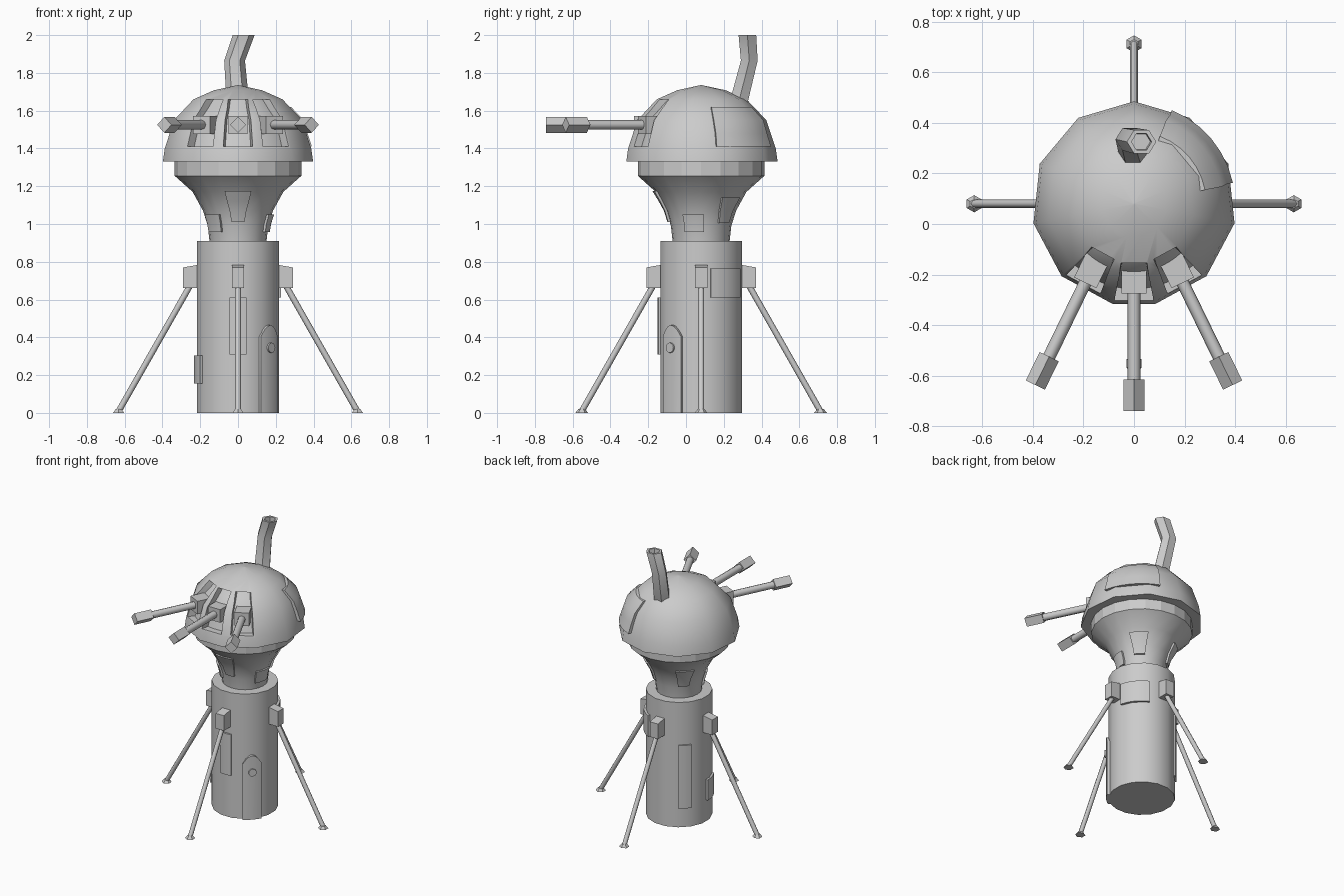
import bpy, bmesh
from math import sin, cos, radians, pi
from mathutils import Vector, Matrix

if "Cube" in bpy.data.objects:
    bpy.data.objects.remove(bpy.data.objects["Cube"])

CY = 0.08  # tower axis sits slightly behind the origin


def finish(name, bm, angle=40):
    bmesh.ops.recalc_face_normals(bm, faces=bm.faces)
    me = bpy.data.meshes.new(name)
    bm.to_mesh(me)
    bm.free()
    ob = bpy.data.objects.new(name, me)
    bpy.context.collection.objects.link(ob)
    smooth(ob, angle)
    return ob


def smooth(ob, angle=40):
    if angle:
        bpy.ops.object.select_all(action='DESELECT')
        ob.select_set(True)
        bpy.context.view_layer.objects.active = ob
        bpy.ops.object.shade_smooth_by_angle(angle=radians(angle))


def polar(r, deg, z):
    return Vector((r * cos(radians(deg)), CY + r * sin(radians(deg)), z))


def radius_at(prof, z):
    for (r0, z0), (r1, z1) in zip(prof, prof[1:]):
        if z0 <= z <= z1:
            return r0 + (r1 - r0) * (z - z0) / (z1 - z0)
    return prof[0][0] if z < prof[0][1] else prof[-1][0]


def skin(bm, rings):
    vs = [[bm.verts.new(p) for p in ring] for ring in rings]
    n = len(vs[0])
    for a, b in zip(vs, vs[1:]):
        for i in range(n):
            j = (i + 1) % n
            bm.faces.new((a[i], a[j], b[j], b[i]))
    bm.faces.new(vs[0])
    bm.faces.new(vs[-1])


def lathe(name, prof, angles, angle=40):
    bm = bmesh.new()
    skin(bm, [[polar(r, a, z) for a in angles] for r, z in prof])
    return finish(name, bm, angle)


def even(n, start=0):
    return [start + 360 * i / n for i in range(n)]


def panel(name, ang, rows, prof, out=0.012, inn=-0.03, arch=0, n=6):
    """Curved slab hugging a round surface; rows = (z, half angle)."""
    bm = bmesh.new()
    L = []
    for off in (out, inn):
        grid = []
        for k, (z, hw) in enumerate(rows):
            row = []
            for i in range(n + 1):
                t = 2 * i / n - 1
                zz = z + (arch * (1 - t * t) if k == len(rows) - 1 else 0)
                row.append(bm.verts.new(polar(radius_at(prof, z) + off, ang + t * hw, zz)))
            grid.append(row)
        L.append(grid)
        for a, b in zip(grid, grid[1:]):
            for i in range(n):
                bm.faces.new((a[i], a[i + 1], b[i + 1], b[i]))
    edge = [(g[0] + [r[-1] for r in g[1:-1]] + g[-1][::-1] + [r[0] for r in g[-2:0:-1]]) for g in L]
    m = len(edge[0])
    for i in range(m):
        j = (i + 1) % m
        bm.faces.new((edge[0][i], edge[0][j], edge[1][j], edge[1][i]))
    return finish(name, bm)


def rod(name, p, q, r1, r2, n, angle=50):
    p, q = Vector(p), Vector(q)
    bm = bmesh.new()
    bmesh.ops.create_cone(bm, cap_ends=True, segments=n, radius1=r1, radius2=r2, depth=(q - p).length)
    rot = (q - p).to_track_quat('Z', 'Y').to_matrix().to_4x4()
    bm.transform(Matrix.Translation((p + q) / 2) @ rot)
    return finish(name, bm, angle)


# Main column, neck, collar
BODY = [(0.22, 0), (0.22, 0.91)]
NECK = [(0.15, 0.90), (0.16, 0.99), (0.185, 1.07), (0.24, 1.17), (0.335, 1.255)]
DOME = [(0.405, 1.33), (0.395, 1.40), (0.345, 1.55), (0.24, 1.66), (0.13, 1.708), (0.004, 1.735)]
lathe("column", BODY, even(16, 11.25))
lathe("neck", NECK, even(20))
lathe("collar", [(0.335, 1.255), (0.335, 1.335)], even(20), 0)

# Dome head with three recessed gun slots
half = [123, 157, 191, 225, 258]
dome = lathe("dome", DOME, [90] + half + [180 - a for a in half[::-1]])
for k, (ang, hw) in enumerate(((-90, 11.5), (-58, 11.5), (-122, 11.5))):
    rows = [(1.41, hw), (1.48, hw), (1.55, hw), (1.61, hw), (1.66, hw + 1)]
    cut = panel("slot_cutter", ang, rows, DOME, 0.08, -0.055)
    cut.hide_render = True
    mod = dome.modifiers.new("slot", 'BOOLEAN')
    mod.object, mod.operation, mod.solver = cut, 'DIFFERENCE', 'EXACT'
    bpy.context.view_layer.objects.active = dome
    bpy.ops.object.modifier_apply(modifier=mod.name)
    bpy.data.objects.remove(cut)
smooth(dome)
panel("dome_hatch", 40, [(1.41, 28), (1.48, 28), (1.55, 29), (1.62, 29)], DOME, 0.008, -0.05)

# Guns: block, barrel, diamond muzzle
for side, bx, by, dev in (("centre", 0, -0.20, 0), ("right", 0.16, -0.165, 26), ("left", -0.16, -0.165, -26)):
    d = Vector((sin(radians(dev)), -cos(radians(dev)), 0))
    b = Vector((bx, by, 1.525))
    bm = bmesh.new()
    bmesh.ops.create_cube(bm, size=1)
    bm.transform(Matrix.Translation(b) @ Matrix.Rotation(radians(dev), 4, 'Z') @ Matrix.Diagonal((0.098, 0.15, 0.095, 1)))
    finish(side + "_gun_block", bm, 0)
    reach = 0.54 if dev == 0 else 0.525
    rod(side + "_gun_barrel", b, b + d * (reach - 0.1), 0.025, 0.025, 8)
    rod(side + "_gun_muzzle", b + d * (reach - 0.125), b + d * reach, 0.042, 0.042, 4, 0)

# Bent hexagonal chimney with a shallow open top
path = [(0, 0.275, 1.63), (-0.018, 0.335, 1.865), (0.03, 0.325, 2.0)]
bm = bmesh.new()
rings = []
for (x, y, z), r in zip(path + [path[-1], (0.027, 0.326, 1.97)], (0.06, 0.055, 0.058, 0.04, 0.038)):
    rings.append([(x + r * cos(i * pi / 3), y + r * 0.93 * sin(i * pi / 3), z) for i in range(6)])
skin(bm, rings)
finish("chimney", bm, 40)

# Neck panels
panel("front_neck_panel", -90, [(1.01, 11), (1.07, 13), (1.12, 15), (1.175, 16)], NECK)
for ang in (45, 135):
    panel("rear_neck_panel", ang, [(1.005, 12), (1.07, 14), (1.14, 16)], NECK)
for ang in (-13, -140):
    panel("small_neck_panel", ang, [(0.958, 18), (1.0, 18), (1.05, 18)], NECK)

# Column panels
panel("front_column_panel", -90, [(0.31, 11), (0.61, 11)], BODY, 0.01)
panel("rear_column_panel", 135, [(0.14, 11), (0.60, 11)], BODY, 0.01)
panel("left_column_panel", 195, [(0.155, 15), (0.305, 15)], BODY, 0.012)
panel("right_column_panel", 38, [(0.61, 25), (0.765, 25)], BODY, 0.014)

# Arched door with porthole
panel("door", -43, [(0, 16), (0.405, 16)], BODY, 0.016, arch=0.06)
rod("door_porthole", polar(0.2, -43, 0.345), polar(0.245, -43, 0.345), 0.027, 0.027, 12)

# Four legs: bracket, strut, foot
for name, ang in (("right", 0), ("back", 90), ("left", 180), ("front", 270)):
    bm = bmesh.new()
    side = [(0.205, 0.66), (0.29, 0.66), (0.29, 0.77), (0.205, 0.785)]
    skin(bm, [[(x, w, z) for x, z in side] for w in (-0.033, 0.033)])
    bm.transform(Matrix.Translation((0, CY, 0)) @ Matrix.Rotation(radians(ang), 4, 'Z'))
    finish(name + "_leg_bracket", bm, 0)
    rod(name + "_leg", polar(0.25, ang, 0.68), polar(0.63, ang, 0.012), 0.016, 0.016, 8)
    rod(name + "_foot", polar(0.632, ang, 0), polar(0.632, ang, 0.02), 0.034, 0.018, 6, 0)
